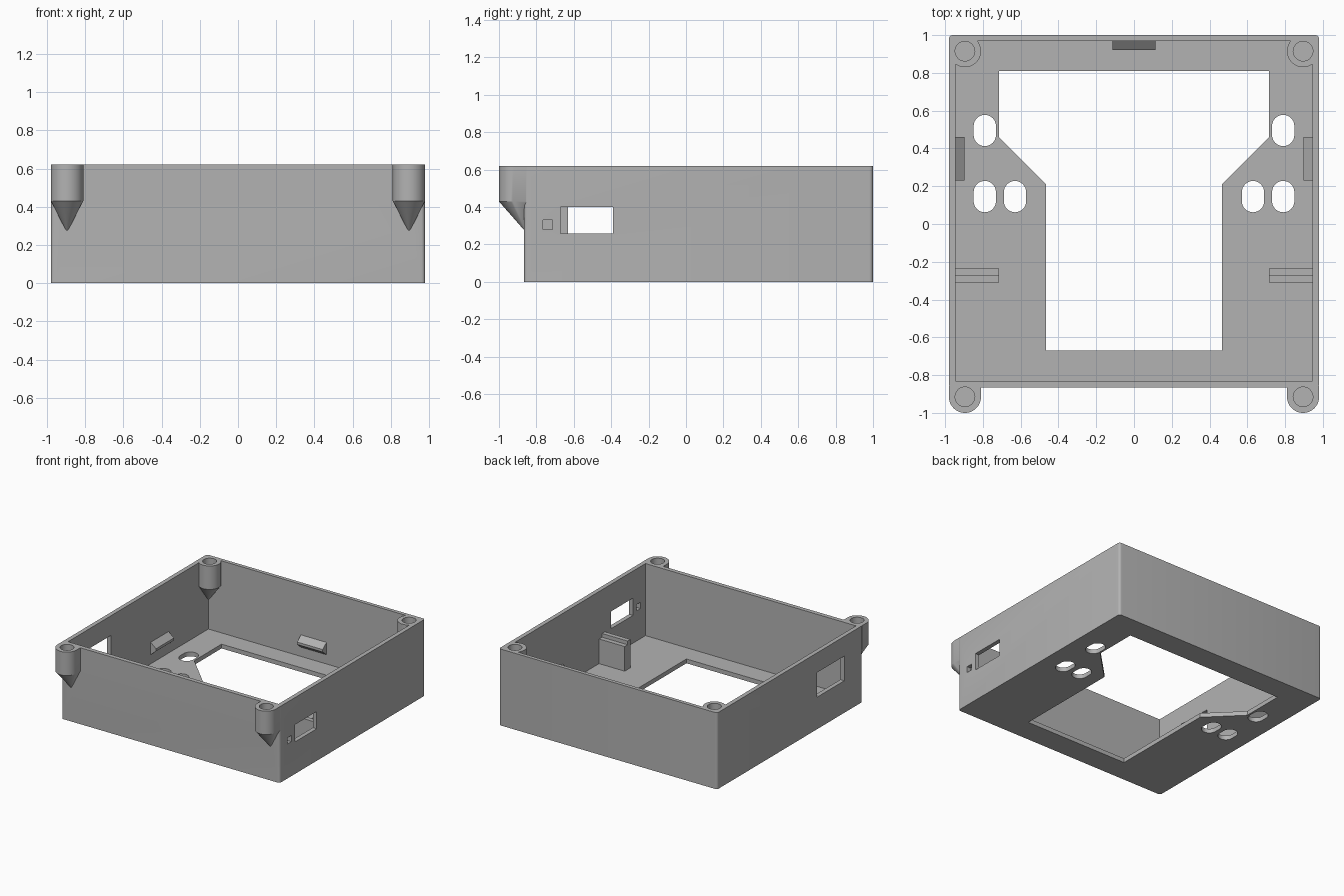
import bpy, bmesh
from math import radians, cos, sin

if "Cube" in bpy.data.objects:
    bpy.data.objects.remove(bpy.data.objects["Cube"], do_unlink=True)

grey = bpy.data.materials.new("plain_grey")
grey.use_nodes = True
grey.diffuse_color = (0.45, 0.45, 0.45, 1)
grey.node_tree.nodes["Principled BSDF"].inputs["Base Color"].default_value = (0.45, 0.45, 0.45, 1)

W, FRONT, BACK, TOP = 0.98, -0.865, 1.0, 0.62   # outer size
T = 0.035                                       # wall and floor thickness


def prism(name, pts, a, b, place=lambda p, q, h: (p, q, h), apex=None):
    """Extrude a profile from a to b; an apex closes the lower end as a spike."""
    bm = bmesh.new()
    low = [bm.verts.new(place(p, q, a)) for p, q in pts]
    high = [bm.verts.new(place(p, q, b)) for p, q in pts]
    n = len(pts)
    bm.faces.new(high)
    tip = bm.verts.new(apex) if apex else None
    if not tip:
        bm.faces.new(low[::-1])
    for i in range(n):
        j = (i + 1) % n
        bm.faces.new((low[i], low[j], high[j], high[i]))
        if tip:
            bm.faces.new((tip, low[j], low[i]))
    bmesh.ops.recalc_face_normals(bm, faces=bm.faces)
    mesh = bpy.data.meshes.new(name)
    bm.to_mesh(mesh)
    bm.free()
    mesh.materials.append(grey)
    obj = bpy.data.objects.new(name, mesh)
    bpy.context.collection.objects.link(obj)
    return obj


def rect(x0, x1, y0, y1):
    return [(x0, y0), (x1, y0), (x1, y1), (x0, y1)]


def arc(cx, cy, r, start, end, steps):
    angles = [radians(start + (end - start) * i / steps) for i in range(steps + 1)]
    return [(cx + r * cos(t), cy + r * sin(t)) for t in angles]


def combine(target, tool, operation):
    mod = target.modifiers.new("combine", 'BOOLEAN')
    mod.operation, mod.solver, mod.object = operation, 'EXACT', tool
    bpy.context.view_layer.objects.active = target
    bpy.ops.object.modifier_apply(modifier=mod.name)
    bpy.data.objects.remove(tool, do_unlink=True)


def cut(pts, a, b, **kw):
    combine(case, prism("cutter", pts, a, b, **kw), 'DIFFERENCE')


# Case with rounded upright edges, hollowed from above
r = 0.02
outline = (arc(W - r, BACK - r, r, 0, 90, 5) + arc(r - W, BACK - r, r, 90, 180, 5)
           + arc(r - W, FRONT + r, r, 180, 270, 5) + arc(W - r, FRONT + r, r, 270, 360, 5))
case = prism("case", outline, 0, TOP)
cut(rect(T - W, W - T, FRONT + T, BACK - 0.03), T, TOP + 0.1)

# Large stepped opening in the floor
half = [(0.465, -0.67), (0.465, 0.21), (0.715, 0.46), (0.715, 0.81)]
cut(half + [(-x, y) for x, y in reversed(half)], -0.1, 0.1)

# Rounded slots in the floor
for s in (-1, 1):
    for x, y in ((0.79, 0.495), (0.79, 0.145), (0.63, 0.145)):
        slot = arc(s * x, y + 0.024, 0.059, 0, 180, 16) + arc(s * x, y - 0.024, 0.059, 180, 360, 16)
        cut(slot, -0.1, 0.1)

# Side wall windows and the small square hole
along_x = lambda p, q, h: (h, p, q)
cut(rect(-0.67, -0.39, 0.26, 0.40), 0.9, 1.1, place=along_x)
cut(rect(-0.765, -0.715, 0.28, 0.33), 0.9, 1.1, place=along_x)
cut(rect(-0.63, -0.28, 0.26, 0.46), -1.1, -0.9, place=along_x)

# Screw posts: outside the front wall, inside the back corners
PX, PR, NECK, TIP = 0.895, 0.085, 0.43, 0.265
for s in (-1, 1):
    inner = FRONT + 0.01
    front = arc(s * PX, -0.915, PR, 180, 360, 24) + [(s * PX + PR, inner), (s * PX - PR, inner)]
    combine(case, prism("post", front, NECK, TOP, apex=(s * PX, inner, TIP)), 'UNION')
    back = arc(PX, 0.915, PR, 125, 320, 26) + [(0.96, 0.985)]
    back = [(s * x, y) for x, y in back]
    combine(case, prism("post", back, NECK, TOP, apex=(s * 0.95, 0.975, TIP)), 'UNION')
    for y in (-0.915, 0.915):
        cut(arc(s * PX, y, 0.052, 0, 350, 35), NECK + 0.01, TOP + 0.1)

bpy.ops.object.select_all(action='DESELECT')
case.select_set(True)
bpy.context.view_layer.objects.active = case
bpy.ops.object.shade_smooth_by_angle(angle=radians(30))

# Snap ridges on the walls
ridge = [(-0.01, 0.11), (0, 0.11), (0.048, 0.15), (0.048, 0.17), (0, 0.21), (-0.01, 0.21)]
prism("back_clip", ridge, -0.115, 0.115, lambda p, q, h: (h, BACK - 0.03 - p, q))
for s, side in ((-1, "right"), (1, "left")):
    prism(side + "_clip", ridge, 0.23, 0.46, lambda p, q, h: (s * (W - T - p), h, q))
    # Stepped support standing on the floor
    step = [(-0.31, 0.03), (-0.235, 0.03), (-0.235, 0.235), (-0.273, 0.235),
            (-0.273, 0.265), (-0.31, 0.265)]
    prism(side + "_support", step, 0.715, 0.955, lambda p, q, h: (s * h, p, q))
